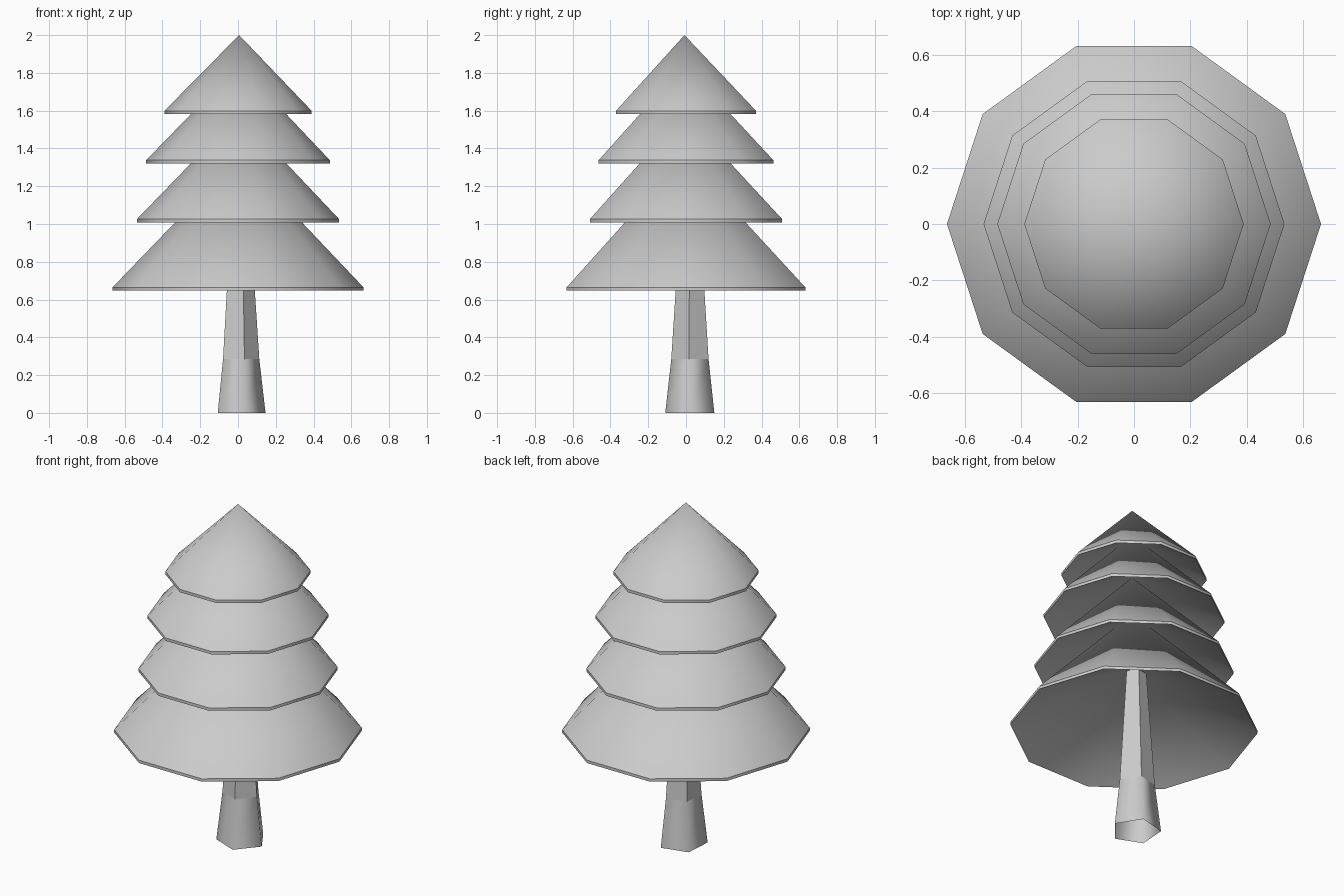
import bpy, bmesh
from math import cos, sin, tau, radians

if "Cube" in bpy.data.objects:
    bpy.data.objects.remove(bpy.data.objects["Cube"])


def ring(bm, n, r, z, cx=0, cy=0, start=0):
    return [bm.verts.new((cx + r * cos(start + tau * i / n),
                          cy + r * sin(start + tau * i / n), z)) for i in range(n)]


def bridge(bm, a, b, smooth):
    n = len(a)
    for i in range(n):
        f = bm.faces.new((a[i], a[(i + 1) % n], b[(i + 1) % n], b[i]))
        f.smooth = smooth


def fan(bm, loop, tip):
    n = len(loop)
    for i in range(n):
        bm.faces.new((loop[i], loop[(i + 1) % n], tip))


def finish(bm, name):
    bmesh.ops.recalc_face_normals(bm, faces=bm.faces)
    me = bpy.data.meshes.new(name)
    bm.to_mesh(me)
    bm.free()
    ob = bpy.data.objects.new(name, me)
    bpy.context.collection.objects.link(ob)
    return ob


# Trunk: tapered five-sided tube, open at the ends, with a smooth-shaded foot
bm = bmesh.new()
profile = [(0.137, 0.0), (0.104, 0.285), (0.08, 0.65), (0.057, 1.0)]
rings = [ring(bm, 5, r, z, 0.009, 0.023, radians(-4)) for r, z in profile]
for k in range(3):
    bridge(bm, rings[k], rings[k + 1], k == 0)
finish(bm, "trunk")

# Foliage tiers: ten-sided cones, narrow vertical rim, shallower hollow below
RIM = 0.017
HOLLOW = 0.55
tiers = [(0.665, 0.647, 1.36), (0.535, 1.009, 1.585),
         (0.486, 1.321, 1.845), (0.39, 1.582, 2.0)]
for k, (r, z, apex) in enumerate(tiers):
    bm = bmesh.new()
    low = ring(bm, 10, r, z)
    high = ring(bm, 10, r, z + RIM)
    bridge(bm, low, high, True)
    fan(bm, high, bm.verts.new((0.006, -0.008, apex)))
    fan(bm, low, bm.verts.new((0, 0, z + HOLLOW * r)))
    ob = finish(bm, f"foliage_tier_{k + 1}")
    bpy.ops.object.select_all(action='DESELECT')
    ob.select_set(True)
    bpy.context.view_layer.objects.active = ob
    bpy.ops.object.shade_smooth_by_angle(angle=radians(40))
